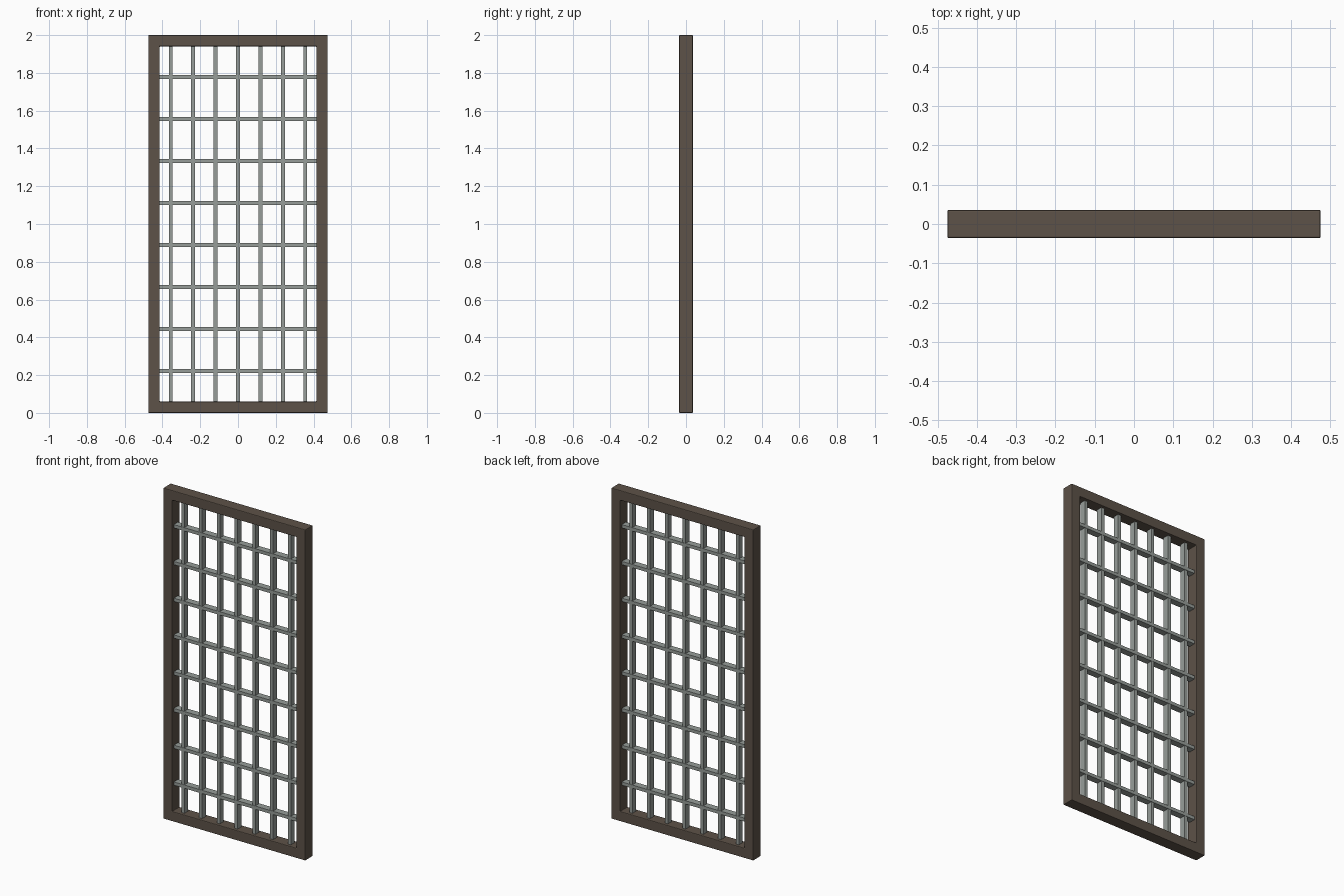
import bpy, bmesh

if "Cube" in bpy.data.objects:
    bpy.data.objects.remove(bpy.data.objects["Cube"])

W, H, D, T = 0.95, 2.0, 0.072, 0.06   # overall width, height, depth, frame thickness
BAR = 0.02                            # visible bar width


def material(name, color):
    m = bpy.data.materials.new(name)
    m.diffuse_color = (*color, 1)
    m.use_nodes = True
    m.node_tree.nodes["Principled BSDF"].inputs["Base Color"].default_value = m.diffuse_color
    return m


def add_object(name, bm, mat):
    bmesh.ops.recalc_face_normals(bm, faces=bm.faces[:])
    me = bpy.data.meshes.new(name)
    bm.to_mesh(me)
    bm.free()
    ob = bpy.data.objects.new(name, me)
    me.materials.append(mat)
    bpy.context.collection.objects.link(ob)
    return ob


def bar(name, size, loc, mat):
    bm = bmesh.new()
    bmesh.ops.create_cube(bm, size=1)
    bmesh.ops.scale(bm, vec=size, verts=bm.verts)
    ob = add_object(name, bm, mat)
    ob.location = loc
    return ob


frame_mat = material("dark_wood", (0.11, 0.085, 0.065))
bar_mat = material("grey_metal", (0.31, 0.34, 0.32))

# Rectangular frame: flat ring extruded through its depth, edges lightly bevelled
bm = bmesh.new()


def ring(inset):
    x, z0, z1 = W / 2 - inset, inset, H - inset
    return [bm.verts.new((px, -D / 2, pz))
            for px, pz in ((-x, z0), (x, z0), (x, z1), (-x, z1))]


outer, inner = ring(0), ring(T)
faces = [bm.faces.new((outer[i], outer[(i + 1) % 4], inner[(i + 1) % 4], inner[i]))
         for i in range(4)]
ext = bmesh.ops.extrude_face_region(bm, geom=faces, use_keep_orig=True)
bmesh.ops.translate(bm, vec=(0, D, 0),
                    verts=[g for g in ext["geom"] if isinstance(g, bmesh.types.BMVert)])
frame = add_object("frame", bm, frame_mat)
bev = frame.modifiers.new("soft_edges", "BEVEL")
bev.width = 0.004
bev.segments = 2
bev.limit_method = 'ANGLE'

# Seven upright bars
for i in range(1, 8):
    bar(f"upright_bar_{i}", (BAR, 0.036, H - 2 * T + 0.01),
        (-W / 2 + W * i / 8, 0, H / 2), bar_mat)

# Eight cross bars
for i in range(1, 9):
    bar(f"cross_bar_{i}", (W - 2 * T + 0.01, 0.04, BAR),
        (0, 0, H * i / 9), bar_mat)
